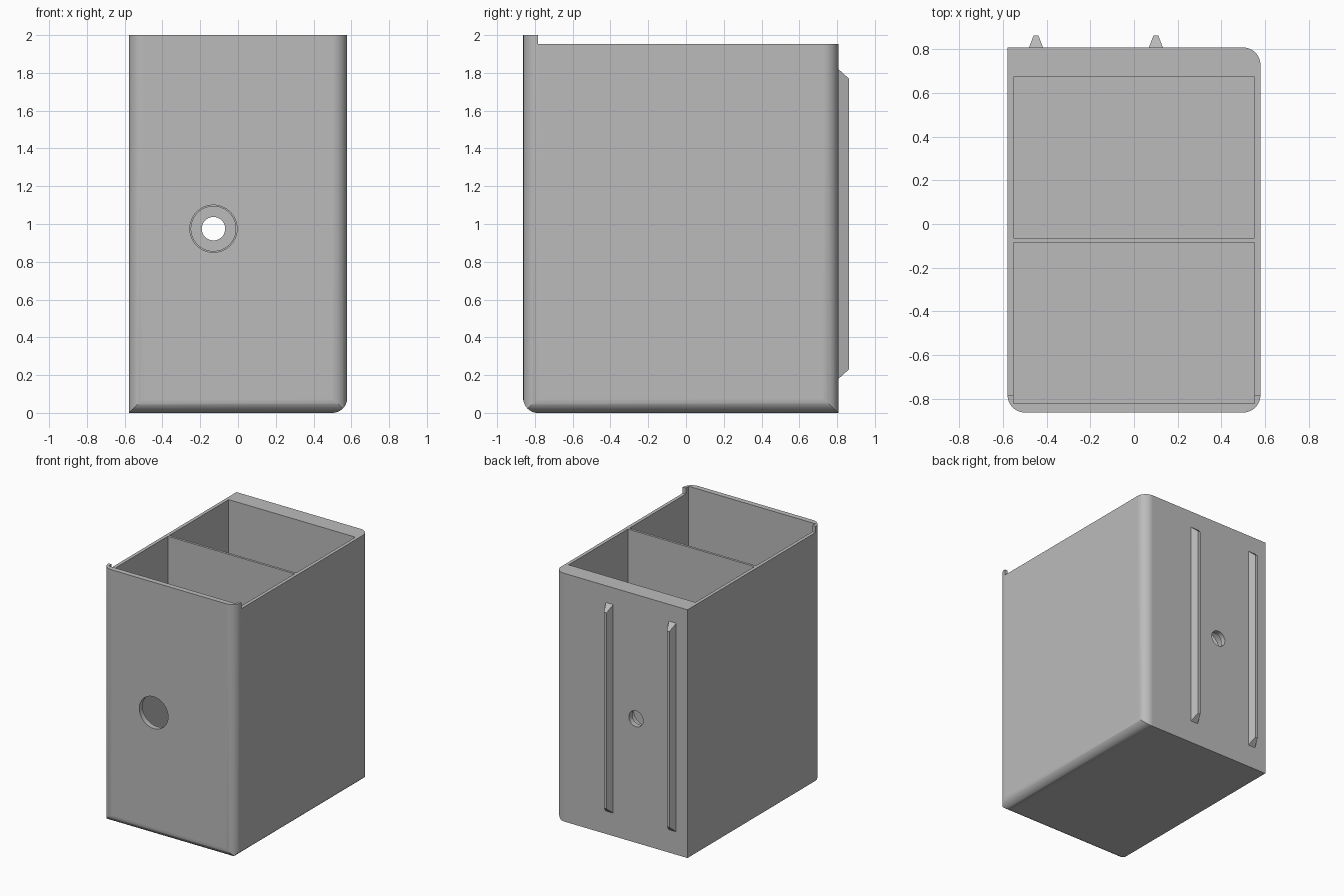
import bpy, bmesh, math
from mathutils import Vector

if "Cube" in bpy.data.objects:
    bpy.data.objects.remove(bpy.data.objects["Cube"], do_unlink=True)

grey = bpy.data.materials.new("plain grey")
grey.use_nodes = True
colour = (0.5, 0.5, 0.5, 1)
grey.diffuse_color = colour
grey.node_tree.nodes["Principled BSDF"].inputs["Base Color"].default_value = colour

HALF, FRONT, BACK = 0.578, -0.862, 0.807
RIM, TOP, ROUND = 1.952, 2.0, 0.08
HOLE_X, HOLE_Z = -0.13, 0.975
GAP = 0.0005


def mesh_object(name, bm):
    bmesh.ops.recalc_face_normals(bm, faces=bm.faces)
    mesh = bpy.data.meshes.new(name)
    bm.to_mesh(mesh)
    bm.free()
    mesh.materials.append(grey)
    obj = bpy.data.objects.new(name, mesh)
    bpy.context.collection.objects.link(obj)
    return obj


def rectangle(u0, u1, v0, v1, rounded=(), steps=12):
    """Rectangle outline; the corners listed by index from lower left are rounded."""
    corners = [(u0, v0, 1, 1), (u1, v0, -1, 1), (u1, v1, -1, -1), (u0, v1, 1, -1)]
    points = []
    for i, (u, v, du, dv) in enumerate(corners):
        if i not in rounded:
            points.append((u, v))
            continue
        for s in range(steps + 1):
            a = math.pi + (i + s / steps) * math.pi / 2
            points.append((u + ROUND * (du + math.cos(a)), v + ROUND * (dv + math.sin(a))))
    return points


def prism(name, outline, axis, lo, hi):
    """Extrude an outline along the given axis."""
    place = {"x": lambda u, v, t: (t, u, v),
             "y": lambda u, v, t: (u, t, v),
             "z": lambda u, v, t: (u, v, t)}[axis]
    bm = bmesh.new()
    a, b = [[bm.verts.new(place(u, v, t)) for u, v in outline] for t in (lo, hi)]
    bm.faces.new(a)
    bm.faces.new(b)
    for i in range(len(a)):
        j = (i + 1) % len(a)
        bm.faces.new((a[i], a[j], b[j], b[i]))
    return mesh_object(name, bm)


def circle(radius, count=64):
    angles = [math.tau * i / count for i in range(count)]
    return [(HOLE_X + radius * math.cos(a), HOLE_Z + radius * math.sin(a)) for a in angles]


def combine(target, tool, operation):
    mod = target.modifiers.new(operation, "BOOLEAN")
    mod.operation, mod.solver, mod.object = operation, "EXACT", tool
    bpy.context.view_layer.objects.active = target
    bpy.ops.object.modifier_apply(modifier=mod.name)
    bpy.data.objects.remove(tool, do_unlink=True)


# Outer block: three rounded profiles intersected, so the fillets meet in mitres
box = prism("storage_box", rectangle(-HALF, HALF, FRONT, BACK, (0, 1, 2)), "z", -0.1, TOP)
side_round = rectangle(-1, HALF + GAP, 0, 3, (1,))
combine(box, prism("side_profile", side_round, "y", -1.5, 1.5), "INTERSECT")
front_round = rectangle(FRONT - GAP, 2, -GAP, 3, (0,))
combine(box, prism("front_profile", front_round, "x", -1.5, 1.5), "INTERSECT")

# Lowered rim behind the raised front lip
combine(box, prism("rim_cut", rectangle(-1, 1, -0.784, 1), "z", RIM, 3), "DIFFERENCE")

# Two compartments with a thin divider between them
for y0, y1 in ((-0.82, -0.084), (-0.065, 0.671)):
    combine(box, prism("compartment_cut", rectangle(-0.551, 0.551, y0, y1), "z", 0.04, 3),
            "DIFFERENCE")

# Access hole through front and divider, counterbore and screw hole in the back wall
for radius, y0, y1 in ((0.125, -1, 0), (0.118, 0.5, 0.765), (0.062, 0.7, 1)):
    combine(box, prism("hole_cut", circle(radius), "y", y0, y1), "DIFFERENCE")


# Tapered mounting ribs on the back
def rib(name, x):
    bm = bmesh.new()
    rings = []
    for y, half, z0, z1 in ((BACK, 0.032, 0.18, 1.82), (0.862, 0.011, 0.23, 1.77)):
        rings.append([bm.verts.new(Vector((x + u, y, z)))
                      for u, z in ((-half, z0), (half, z0), (half, z1), (-half, z1))])
    a, b = rings
    bm.faces.new(a)
    bm.faces.new(b)
    for i in range(4):
        j = (i + 1) % 4
        bm.faces.new((a[i], a[j], b[j], b[i]))
    return mesh_object(name, bm)


rib("right_mounting_rib", -0.448)
rib("left_mounting_rib", 0.1)

# Smooth fillets and holes, crisp edges elsewhere
bpy.ops.object.select_all(action="DESELECT")
box.select_set(True)
bpy.context.view_layer.objects.active = box
bpy.ops.object.shade_smooth_by_angle(angle=math.radians(30))
weighted = box.modifiers.new("even_shading", "WEIGHTED_NORMAL")
weighted.keep_sharp = True
